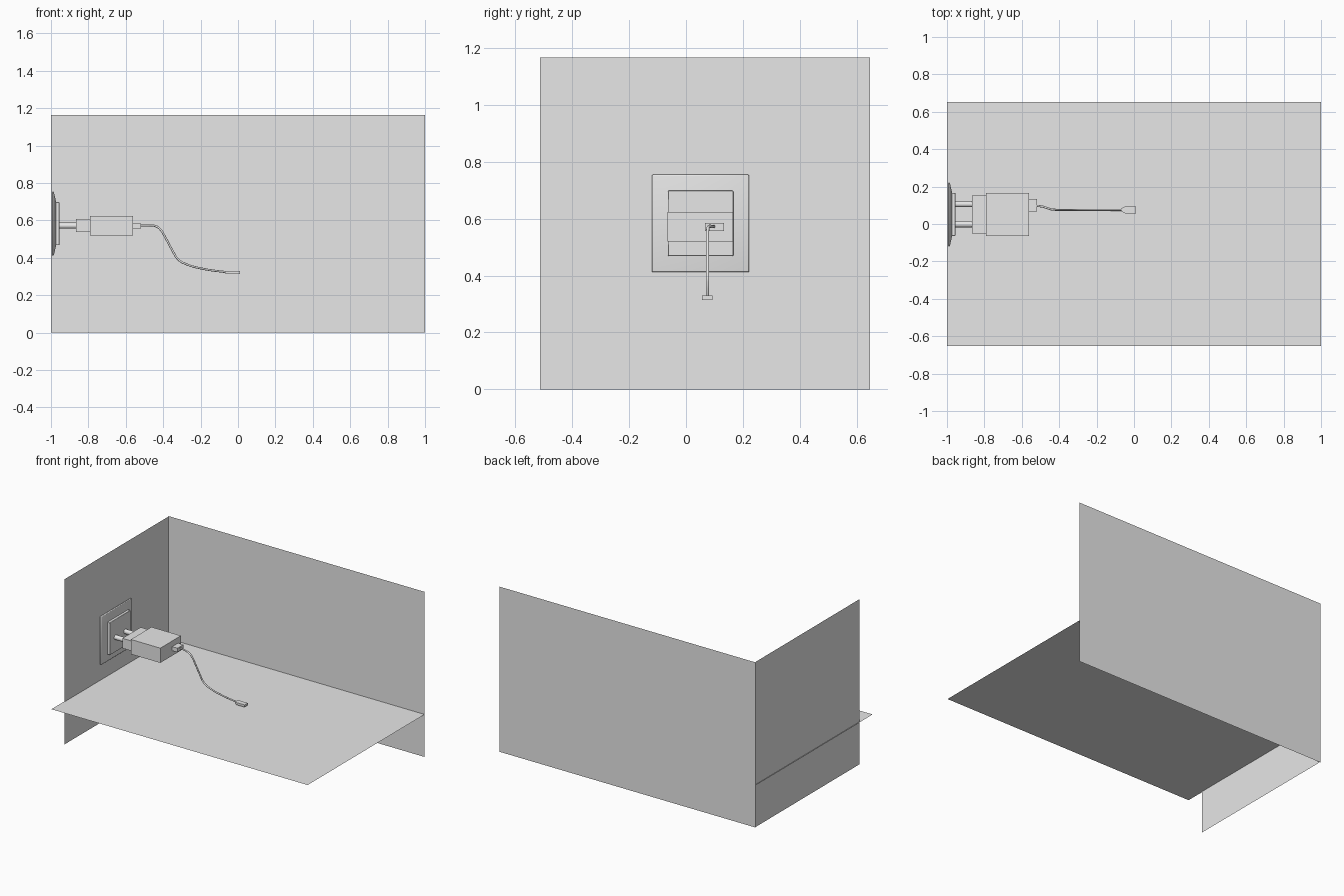
import bpy, bmesh, math
from mathutils import Vector

cube = bpy.data.objects.get("Cube")
if cube:
    bpy.data.objects.remove(cube, do_unlink=True)

grey = bpy.data.materials.new("plain grey")
grey.use_nodes = True
COLOUR = (0.8, 0.8, 0.8, 1)
grey.diffuse_color = COLOUR
grey.node_tree.nodes["Principled BSDF"].inputs["Base Color"].default_value = COLOUR


def add_object(name, bm):
    bmesh.ops.recalc_face_normals(bm, faces=bm.faces)
    mesh = bpy.data.meshes.new(name)
    bm.to_mesh(mesh)
    bm.free()
    obj = bpy.data.objects.new(name, mesh)
    bpy.context.collection.objects.link(obj)
    mesh.materials.append(grey)
    return obj


def smooth(obj, angle=30):
    bpy.ops.object.select_all(action='DESELECT')
    obj.select_set(True)
    bpy.context.view_layer.objects.active = obj
    bpy.ops.object.shade_smooth_by_angle(angle=math.radians(angle))


def panel(name, corner, side_a, side_b):
    """Flat rectangle spanned by two edges from a corner."""
    c, a, b = Vector(corner), Vector(side_a), Vector(side_b)
    bm = bmesh.new()
    bm.faces.new([bm.verts.new(p) for p in (c, c + a, c + a + b, c + b)])
    return add_object(name, bm)


def loft(name, y, z, rings):
    """Closed solid of rectangular sections (x, half width, half height)."""
    bm = bmesh.new()
    loops = []
    for x, w, h in rings:
        loops.append([bm.verts.new((x, y + sy * w, z + sz * h))
                      for sy, sz in ((-1, -1), (1, -1), (1, 1), (-1, 1))])
    bm.faces.new(loops[0])
    bm.faces.new(loops[-1])
    for a, b in zip(loops, loops[1:]):
        for i in range(4):
            j = (i + 1) % 4
            bm.faces.new((a[i], a[j], b[j], b[i]))
    return add_object(name, bm)


def soften(obj, width):
    mod = obj.modifiers.new("soft edges", 'BEVEL')
    mod.width = width
    mod.segments = 2
    smooth(obj, 35)


# Room: floor and two walls
panel("floor", (-1, -0.652, 0.30), (2, 0, 0), (0, 1.304, 0))
panel("back_wall", (-1, 0.652, 0), (2, 0, 0), (0, 0, 1.165))
panel("side_wall", (-0.995, -0.512, 0), (0, 1.158, 0), (0, 0, 1.165))

# Wall socket: sloped frame and raised centre plate
SY, SZ = 0.051, 0.583
frame = loft("socket_frame", SY, SZ, [(-0.994, 0.171, 0.171), (-0.985, 0.171, 0.171),
                                      (-0.973, 0.118, 0.118)])
soften(frame, 0.004)
plate = loft("socket_plate", SY, SZ, [(-0.985, 0.115, 0.115), (-0.955, 0.115, 0.115)])
soften(plate, 0.003)

# Two round plug pins
for side, y in (("right", -0.002), ("left", 0.106)):
    bpy.ops.mesh.primitive_cylinder_add(vertices=24, radius=0.016, depth=0.11,
                                        location=(-0.915, y, 0.572),
                                        rotation=(0, math.pi / 2, 0))
    pin = bpy.context.object
    pin.name = "plug_pin_" + side
    pin.data.materials.append(grey)
    smooth(pin)

# Charger body
loft("charger_neck", 0.050, 0.572, [(-0.866, 0.102, 0.035), (-0.791, 0.102, 0.035)])
loft("charger_body", 0.050, 0.572, [(-0.791, 0.115, 0.052), (-0.561, 0.115, 0.052)])

# Cable with a connector at each end
loft("charger_connector", 0.100, 0.570, [(-0.561, 0.033, 0.014), (-0.519, 0.033, 0.014)])
loft("device_connector", 0.075, 0.322, [(-0.068, 0.008, 0.007), (-0.048, 0.018, 0.008),
                                        (0.011, 0.018, 0.008)])

path = [(-0.525, 0.098, 0.572), (-0.485, 0.092, 0.572), (-0.445, 0.079, 0.571),
        (-0.418, 0.076, 0.555), (-0.388, 0.076, 0.508), (-0.356, 0.076, 0.449),
        (-0.318, 0.076, 0.390), (-0.281, 0.076, 0.368), (-0.19, 0.076, 0.342),
        (-0.06, 0.076, 0.323)]
curve = bpy.data.curves.new("cable", 'CURVE')
curve.dimensions = '3D'
curve.bevel_depth = 0.0055
curve.bevel_resolution = 3
curve.resolution_u = 8
curve.use_fill_caps = True
spline = curve.splines.new('BEZIER')
spline.bezier_points.add(len(path) - 1)
for point, co in zip(spline.bezier_points, path):
    point.co = co
    point.handle_left_type = point.handle_right_type = 'AUTO'
curve.materials.append(grey)
bpy.context.collection.objects.link(bpy.data.objects.new("cable", curve))
